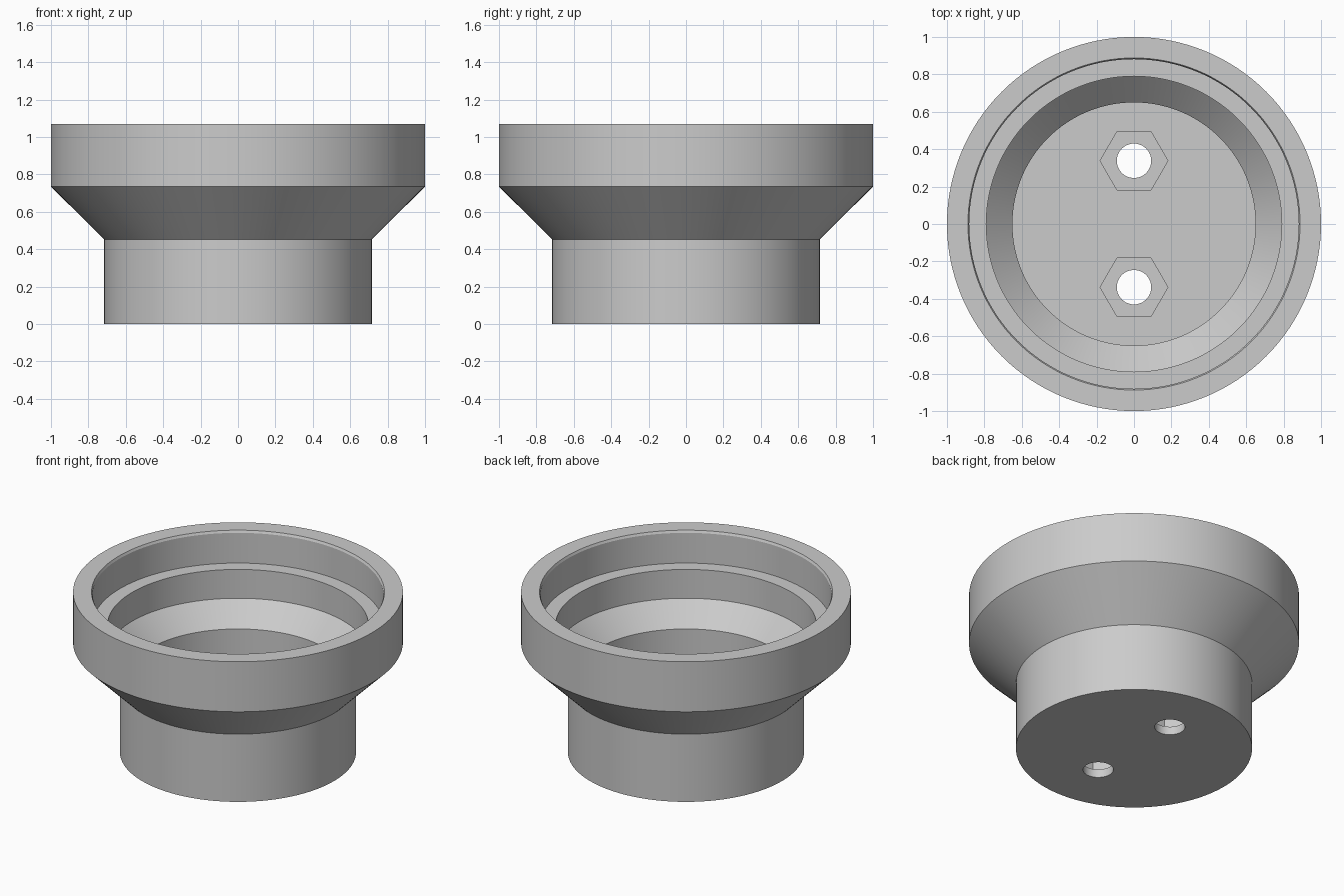
import bpy, bmesh
from math import sin, cos, tau

cube = bpy.data.objects.get("Cube")
if cube:
    bpy.data.objects.remove(cube, do_unlink=True)

grey = bpy.data.materials.new("light grey")
grey.use_nodes = True
colour = (0.6, 0.6, 0.6, 1)
grey.diffuse_color = colour
grey.node_tree.nodes["Principled BSDF"].inputs["Base Color"].default_value = colour


def turned(name, profile, sides, y=0):
    """Solid of revolution from (radius, height) points, capped at both ends."""
    bm = bmesh.new()
    rings = [[bm.verts.new((r * cos(tau * i / sides), y + r * sin(tau * i / sides), z))
              for i in range(sides)] for r, z in profile]
    for low, high in zip(rings, rings[1:]):
        for i in range(sides):
            j = (i + 1) % sides
            bm.faces.new((low[i], low[j], high[j], high[i]))
    bm.faces.new(rings[0][::-1])
    bm.faces.new(rings[-1])
    bmesh.ops.recalc_face_normals(bm, faces=bm.faces)
    mesh = bpy.data.meshes.new(name)
    bm.to_mesh(mesh)
    bm.free()
    mesh.materials.append(grey)
    obj = bpy.data.objects.new(name, mesh)
    bpy.context.collection.objects.link(obj)
    return obj


# Stepped cup: outside from the base up, then inside down to the floor
FLOOR = 0.2
cup = turned("stepped_cup", [
    (0.716, 0), (0.716, 0.453), (1, 0.735), (1, 1.07),
    (0.888, 1.07), (0.881, 1.055), (0.881, 0.853),
    (0.79, 0.853), (0.79, 0.66), (0.65, 0.52), (0.65, FLOOR)], 128)

# Two screw holes with hexagonal nut pockets
bpy.context.view_layer.objects.active = cup
cup.select_set(True)
for side in (-1, 1):
    y = side * 0.338
    for name, radius, sides, bottom in (("screw_hole_cutter", 0.092, 48, -0.1),
                                        ("nut_pocket_cutter", 0.181, 6, 0.055)):
        cutter = turned(name, [(radius, bottom), (radius, FLOOR + 0.1)], sides, y)
        cutter.hide_render = True
        cut = cup.modifiers.new(name, "BOOLEAN")
        cut.operation = "DIFFERENCE"
        cut.solver = "EXACT"
        cut.object = cutter
        bpy.ops.object.modifier_apply(modifier=cut.name)
        bpy.data.objects.remove(cutter, do_unlink=True)

bpy.ops.object.shade_smooth_by_angle(angle=0.4)
